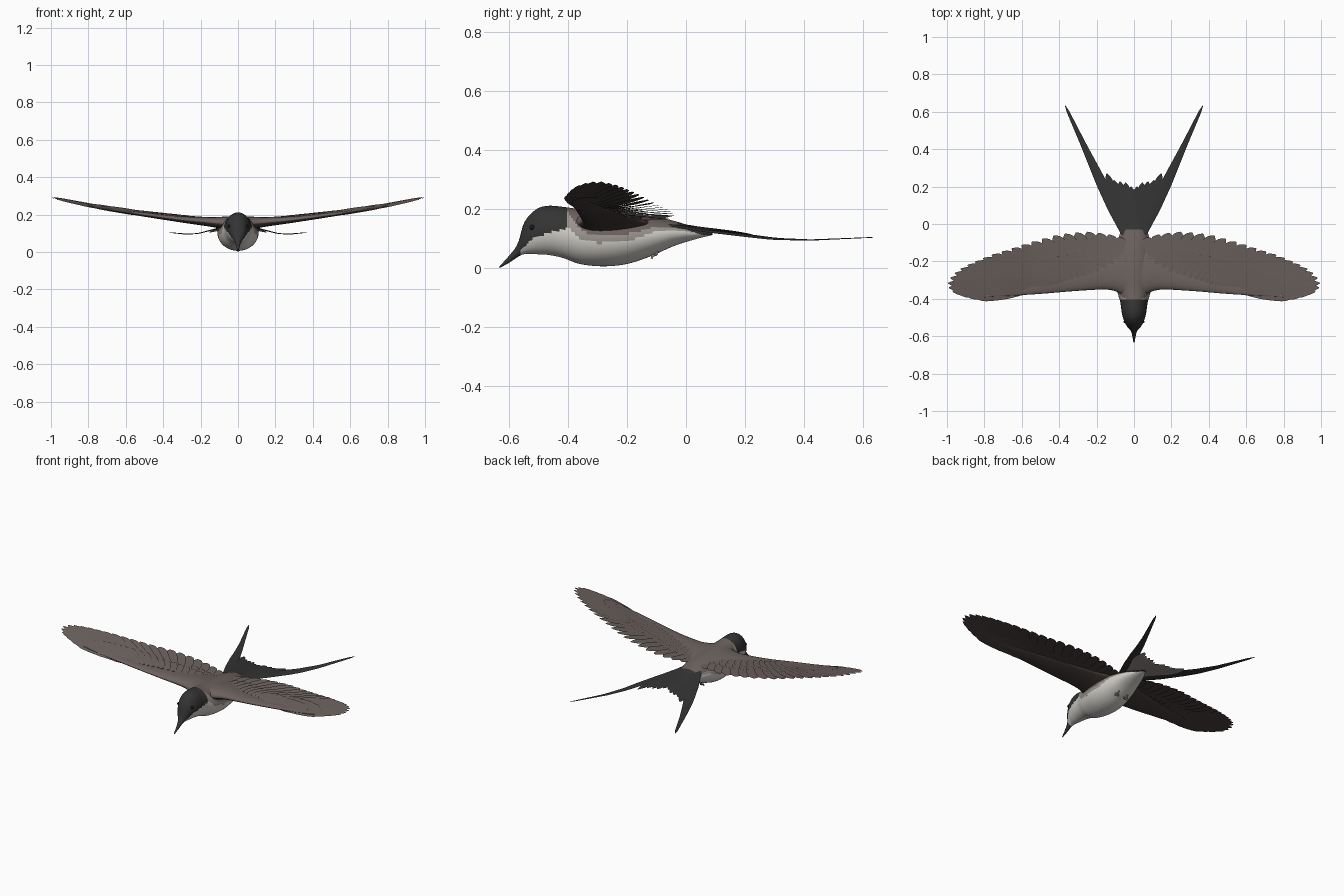
import bpy, bmesh, math
from mathutils import Vector

if "Cube" in bpy.data.objects:
    bpy.data.objects.remove(bpy.data.objects["Cube"])


def material(name, r, g, b):
    m = bpy.data.materials.new(name)
    m.use_nodes = True
    m.diffuse_color = (r, g, b, 1)
    m.node_tree.nodes["Principled BSDF"].inputs["Base Color"].default_value = (r, g, b, 1)
    return m


BLACK = material("soft black", 0.035, 0.034, 0.034)
BROWN = material("grey brown", 0.15, 0.122, 0.112)
UNDER = material("dark brown", 0.055, 0.044, 0.040)
WHITE = material("off white", 0.65, 0.63, 0.59)
GREY = material("warm grey", 0.32, 0.285, 0.265)
EYE = material("eye black", 0.01, 0.01, 0.01)


def interp(rows, x, smooth=False):
    """Interpolate rows of (key, values...) at x; returns a list of values."""
    x = min(max(x, rows[0][0]), rows[-1][0])
    i = next(k for k in range(len(rows) - 1) if x <= rows[k + 1][0])
    a, b = rows[i], rows[i + 1]
    h = b[0] - a[0]
    t = (x - a[0]) / h
    if not smooth:
        return [p + (q - p) * t for p, q in zip(a[1:], b[1:])]
    p, n = rows[max(i - 1, 0)], rows[min(i + 2, len(rows) - 1)]
    out = []
    for k in range(1, len(a)):
        ma = (b[k] - p[k]) / (b[0] - p[0]) * h
        mb = (n[k] - a[k]) / (n[0] - a[0]) * h
        out.append((2*t**3 - 3*t**2 + 1) * a[k] + (t**3 - 2*t**2 + t) * ma
                   + (3*t**2 - 2*t**3) * b[k] + (t**3 - t**2) * mb)
    return out


def along(points, t):
    """Point at fraction t of an evenly keyed list."""
    n = len(points) - 1
    return interp([(i / n, *p) for i, p in enumerate(points)], t)


def loft(bm, rings, rule):
    """Skin a list of closed rings, cap both ends, colour faces by rule(face, side)."""
    rows = [[bm.verts.new(p) for p in ring] for ring in rings]
    n = len(rows[0])
    for a, b in zip(rows, rows[1:]):
        for k in range(n):
            f = bm.faces.new((a[k], a[(k + 1) % n], b[(k + 1) % n], b[k]))
            f.material_index = rule(f, k)
    for cap in (rows[0][::-1], rows[-1]):
        f = bm.faces.new(cap)
        f.material_index = rule(f, 0)


def finish(name, bm, mats, mirror=False, angle=40):
    bmesh.ops.recalc_face_normals(bm, faces=bm.faces)
    me = bpy.data.meshes.new(name)
    bm.to_mesh(me)
    bm.free()
    ob = bpy.data.objects.new(name, me)
    bpy.context.collection.objects.link(ob)
    for m in mats:
        me.materials.append(m)
    bpy.ops.object.select_all(action="DESELECT")
    ob.select_set(True)
    bpy.context.view_layer.objects.active = ob
    bpy.ops.object.shade_smooth_by_angle(angle=math.radians(angle))
    if mirror:
        ob.modifiers.new("Mirror", "MIRROR").use_mirror_merge = False
    return ob


# Body, head and bill: y, top, bottom, half width
BODY = [(-0.633, 0.006, 0.0, 0.003), (-0.60, 0.042, 0.018, 0.009), (-0.57, 0.085, 0.038, 0.018),
        (-0.55, 0.152, 0.047, 0.036), (-0.51, 0.198, 0.047, 0.056), (-0.47, 0.211, 0.045, 0.066),
        (-0.42, 0.208, 0.035, 0.073), (-0.36, 0.2, 0.014, 0.09), (-0.28, 0.197, 0.006, 0.108),
        (-0.2, 0.19, 0.014, 0.108), (-0.12, 0.178, 0.04, 0.095), (-0.04, 0.16, 0.075, 0.072),
        (0.04, 0.135, 0.1, 0.04), (0.09, 0.12, 0.112, 0.012)]
CAP_EDGE = [(-0.56, 0.06), (-0.52, 0.1), (-0.47, 0.118), (-0.4, 0.135)]
WHITE_EDGE = [(-0.4, 0.14), (-0.36, 0.1), (-0.3, 0.085), (-0.2, 0.09), (-0.1, 0.125), (0, 0.125), (0.06, 0.112)]
BROWN_EDGE = [(-0.4, 0.19), (-0.37, 0.14), (-0.33, 0.115), (-0.2, 0.115), (-0.1, 0.14), (0, 0.13), (0.06, 0.112)]


def plumage(f, k):
    c = f.calc_center_median()
    if c.y < -0.4:
        return 0 if c.y < -0.56 or c.z > interp(CAP_EDGE, c.y)[0] else 2
    if c.z < interp(WHITE_EDGE, c.y)[0]:
        return 2
    if c.z < interp(BROWN_EDGE, c.y)[0]:
        return 3
    return 0 if c.y > -0.03 else 1


bm = bmesh.new()
rings = []
for i in range(111):
    y = BODY[0][0] + (BODY[-1][0] - BODY[0][0]) * i / 110
    top, low, w = interp(BODY, y, True)
    rings.append([(w * math.cos(a), y, (top + low) / 2 + (top - low) / 2 * math.sin(a))
                  for a in (math.tau * k / 56 for k in range(56))])
loft(bm, rings, plumage)
finish("body", bm, [BLACK, BROWN, WHITE, GREY], angle=60)

# Eyes
bm = bmesh.new()
bmesh.ops.create_uvsphere(bm, u_segments=16, v_segments=10, radius=0.009)
bmesh.ops.translate(bm, verts=bm.verts, vec=(0.047, -0.522, 0.138))
finish("eyes", bm, [EYE], True)

# Wing arms: x, leading edge, chord, thickness, centre height
ARM = [(0.03, -0.4, 0.27, 0.075, 0.152), (0.08, -0.368, 0.24, 0.064, 0.155), (0.14, -0.352, 0.2, 0.05, 0.16),
       (0.3, -0.358, 0.16, 0.032, 0.174), (0.5, -0.374, 0.11, 0.022, 0.2), (0.7, -0.386, 0.045, 0.01, 0.228),
       (0.8, -0.392, 0.01, 0.004, 0.245)]
bm = bmesh.new()
rings = []
for i in range(31):
    x = 0.03 + 0.77 * i / 30
    lead, chord, thick, mid = interp(ARM, x, True)
    rings.append([(x, lead + chord * (1 - math.cos(a)) / 2,
                   mid + thick / 2 * math.sin(a) * (1 + 0.35 * math.cos(a)))
                  for a in (math.tau * (k + 0.5) / 24 for k in range(24))])
loft(bm, rings, lambda f, k: 0 if k < 12 or k == 23 else 1)
finish("wing_arms", bm, [BROWN, UNDER], True, 60)

# Feathers: flat blades with a raised shaft
ROUND = [(0, 0.5), (0.3, 0.9), (0.6, 1), (0.8, 0.93), (0.9, 0.72), (0.96, 0.42), (1, 0.06)]
STREAMER = [(0, 0.7), (0.2, 1), (0.4, 0.95), (0.7, 0.5), (0.95, 0.25), (1, 0.05)]


def feather(bm, root, tip, width, height, shape=ROUND, tilt=0.003, thick=0.004, steps=14):
    root, tip = Vector(root), Vector(tip)
    d = (tip - root).normalized()
    side = Vector((-d.y, d.x))
    rings = []
    for i in range(steps + 1):
        t = 1 - (1 - i / steps) ** 1.5
        c = root.lerp(tip, t)
        w = width * interp(shape, t)[0]
        z = height(c.x, c.y)
        lift = tilt * w / width
        l, r = c + side * w, c - side * w
        h = thick / 2 * (1 - 0.7 * t)
        rings.append([(l.x, l.y, z + lift), (c.x, c.y, z + h), (r.x, r.y, z - lift), (c.x, c.y, z - h)])
    loft(bm, rings, lambda f, k: 0 if k < 2 else 1)


WING_Z = [(0, 0.16), (0.1, 0.167), (0.25, 0.18), (0.55, 0.215), (0.82, 0.264), (1, 0.3)]
ROOTS = [(0.05, -0.25), (0.2, -0.26), (0.33, -0.29), (0.44, -0.325), (0.51, -0.345), (0.56, -0.36), (0.61, -0.372)]
TIPS = [(0.08, -0.07), (0.16, -0.05), (0.25, -0.042), (0.34, -0.048), (0.43, -0.063), (0.52, -0.088),
        (0.6, -0.113), (0.68, -0.14), (0.76, -0.165), (0.83, -0.193), (0.89, -0.22), (0.945, -0.25),
        (0.982, -0.288), (1.0, -0.33), (0.97, -0.362), (0.92, -0.38), (0.84, -0.396)]
COUNT = 25


def wing_row(name, reach, width, offset, mats, count=COUNT, last=1.0):
    """One row of wing feathers reaching a fraction of the way to the trailing edge."""
    bm = bmesh.new()
    for i in range(count):
        s = last * i / (count - 1)
        root, tip = Vector(along(ROOTS, s)), Vector(along(TIPS, s))
        w = width * (1 - 0.45 * s)
        z = lambda x, y: interp(WING_Z, x)[0] + offset + min(0, (y + 0.3) * 0.15) - 0.0002 * i
        feather(bm, root, root.lerp(tip, reach), w, z)
    finish(name, bm, mats, True, 25)


wing_row("flight_feathers", 1.0, 0.044, 0.0, [BROWN, UNDER])
wing_row("greater_coverts", 0.58, 0.034, 0.005, [BROWN, UNDER], 24, 0.92)
wing_row("lesser_coverts", 0.4, 0.03, 0.009, [BROWN, UNDER], 22, 0.85)
wing_row("under_coverts", 0.5, 0.034, -0.005, [UNDER, UNDER], 22, 0.9)

# Forked tail
TAIL_Z = [(-0.06, 0.152), (0.05, 0.134), (0.2, 0.116), (0.3, 0.104), (0.42, 0.1), (0.63, 0.109)]
FAN = [(0.016, 0.2), (0.045, 0.222), (0.075, 0.228), (0.107, 0.235), (0.146, 0.27)]
bm = bmesh.new()
for i, tip in enumerate(FAN):
    feather(bm, (0.01 + 0.01 * i, -0.06), tip, 0.026,
            lambda x, y: interp(TAIL_Z, y)[0] + 0.003 - 0.0015 * i)
finish("tail_fan", bm, [BLACK, GREY], True, 25)
bm = bmesh.new()
feather(bm, (0.048, -0.05), (0.368, 0.633), 0.03, lambda x, y: interp(TAIL_Z, y)[0] - 0.005,
        STREAMER, 0.004, 0.008, 28)
finish("tail_streamers", bm, [BLACK, BLACK], True, 25)

# Tucked feet: short leg with three toes
cu = bpy.data.curves.new("feet", "CURVE")
cu.dimensions = "3D"
cu.bevel_depth = 0.004
cu.bevel_resolution = 2
cu.use_fill_caps = True
ankle = Vector((0.032, -0.1, 0.046))
paths = [[(0.032, -0.09, 0.075), ankle]]
paths += [[ankle, ankle + Vector((dx, -0.014, -0.004)), ankle + Vector((dx, -0.016, -0.014))]
          for dx in (-0.01, 0, 0.01)]
for path in paths:
    sp = cu.splines.new("POLY")
    sp.points.add(len(path) - 1)
    for p, co in zip(sp.points, path):
        p.co = (*co, 1)
cu.materials.append(GREY)
feet = bpy.data.objects.new("feet", cu)
bpy.context.collection.objects.link(feet)
feet.modifiers.new("Mirror", "MIRROR").use_mirror_merge = False
